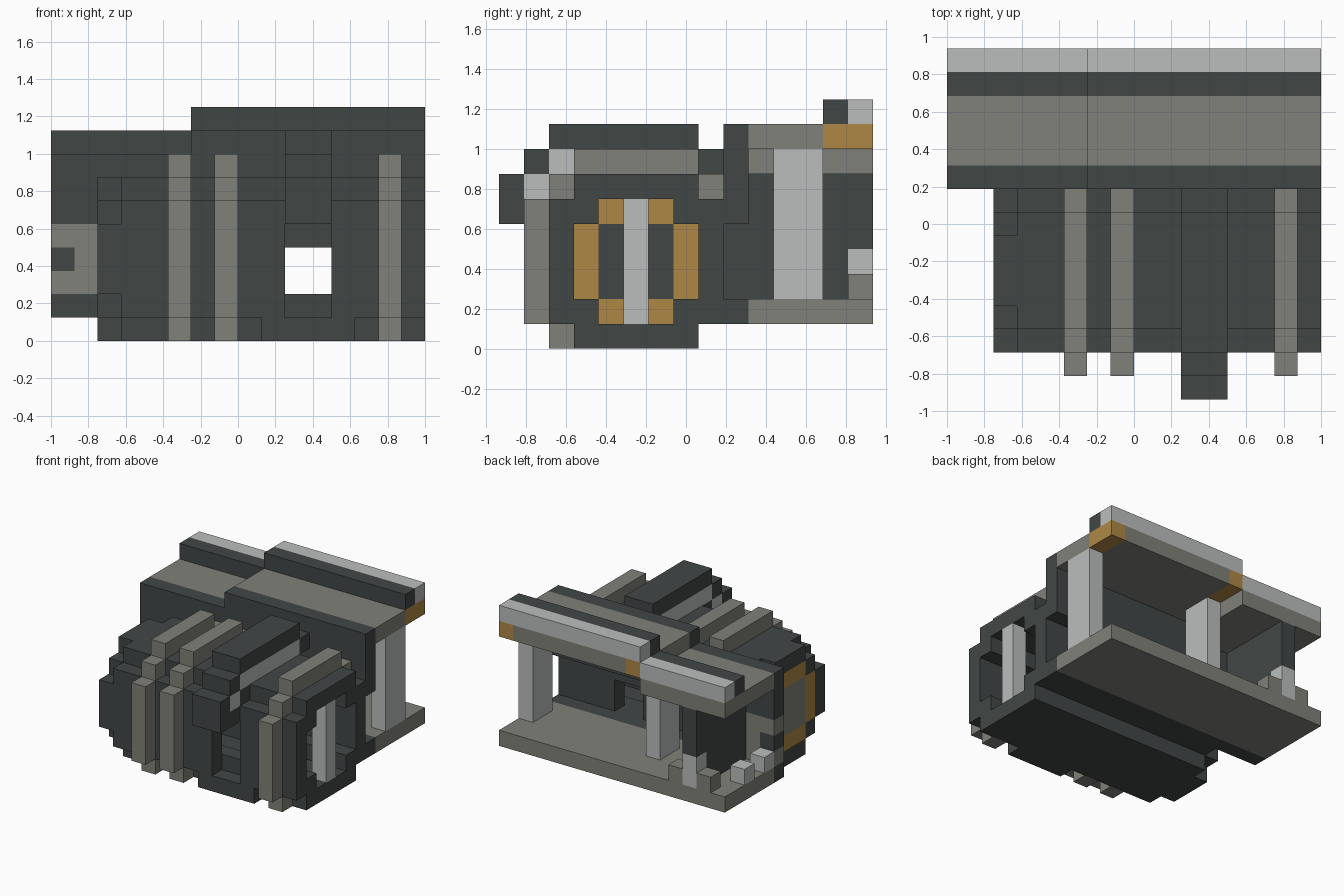
import bpy
import bmesh
from mathutils import Matrix, Vector

cube = bpy.data.objects.get("Cube")
if cube:
    bpy.data.objects.remove(cube, do_unlink=True)

U = 1 / 8                                  # one block
ORIGIN = Vector((-1, -0.9375, 0))


def material(name, rgb):
    m = bpy.data.materials.new(name)
    m.use_nodes = True
    m.diffuse_color = (*rgb, 1)
    m.node_tree.nodes["Principled BSDF"].inputs["Base Color"].default_value = (*rgb, 1)
    return m


DARK = material("dark slate", (0.053, 0.063, 0.061))
GREY = material("warm grey", (0.22, 0.22, 0.193))
LIGHT = material("light grey", (0.5, 0.515, 0.51))
COPPER = material("copper", (0.43, 0.245, 0.06))


def part(name, mat, *boxes):
    """One object from boxes given as (x range, y range, z range) in blocks."""
    bm = bmesh.new()
    for ranges in boxes:
        lo = Vector([r[0] for r in ranges]) * U + ORIGIN
        hi = Vector([r[1] for r in ranges]) * U + ORIGIN
        size = Matrix.Diagonal((*(hi - lo), 1))
        bmesh.ops.create_cube(bm, size=1, matrix=Matrix.Translation((lo + hi) / 2) @ size)
    mesh = bpy.data.meshes.new(name)
    bm.to_mesh(mesh)
    bm.free()
    mesh.materials.append(mat)
    obj = bpy.data.objects.new(name, mesh)
    bpy.context.collection.objects.link(obj)


def corners(xr, lo_y, hi_y, lo_z, hi_z):
    """Four single-block bars at the corners of a rectangle."""
    return [(xr, (y, y + 1), (z, z + 1)) for y in (lo_y, hi_y) for z in (lo_z, hi_z)]


# Hollow eight-sided barrel, with a window through front and back
body = (3, 16)
window = (10, 12)
sides = ((3, 10), (12, 16))
part("barrel_top", DARK, (body, (3, 8), (6, 7)))
part("barrel_bottom", DARK, (body, (3, 8), (0, 1)), ((9, 13), (2, 3), (0, 1)))
part("barrel_front", DARK, *[(s, (2, 3), (1, 6)) for s in sides], (window, (2, 3), (5, 6)))
part("barrel_back", DARK, *[(s, (8, 9), (1, 6)) for s in sides],
     (window, (8, 9), (1, 2)), (window, (8, 9), (4, 6)))
part("barrel_inner_corners", DARK, *corners(body, 3, 7, 1, 5))

# Closed end cap with a copper ring and a plain hub
cap = (2, 3)
part("cap_rim", DARK, (cap, (4, 7), (6, 7)), (cap, (4, 7), (0, 1)),
     (cap, (2, 3), (2, 5)), (cap, (8, 9), (2, 5)), *corners(cap, 3, 7, 1, 5))
part("cap_ring", COPPER, (cap, (4, 7), (5, 6)), (cap, (4, 7), (1, 2)),
     (cap, (3, 4), (2, 5)), (cap, (7, 8), (2, 5)))
part("cap_hub_inside", DARK, ((2.5, 3), (4, 7), (2, 5)))
part("cap_hub_outside", GREY, ((2, 2.5), (4, 7), (2, 5)))
part("barrel_end_post", LIGHT, ((15, 16), (5, 6), (1, 6)))

# Ribs wrapped around the barrel
for i, x in enumerate((5, 7, 14)):
    xr = (x, x + 1)
    part(f"rib_{i + 1}", GREY, (xr, (3, 8), (7, 8)), (xr, (8, 9), (6, 7)),
         (xr, (2, 3), (6, 7)), (xr, (1, 2), (1, 6)), (xr, (2, 3), (0, 1)))

# Strap over the window with its light lining
part("strap", DARK, (window, (2, 8), (8, 9)), (window, (8, 9), (7, 8)),
     (window, (1, 2), (7, 8)), (window, (0, 1), (5, 7)))
part("strap_lining", LIGHT, (window, (2, 8), (7, 8)), (window, (1, 2), (6, 7)))
part("strap_backing", DARK, (window, (2, 3), (6, 7)), (window, (1, 2), (5, 6)))

# Platform behind the barrel
part("platform", GREY, ((0, 16), (10, 15), (1, 2)))
part("platform_edge", DARK, ((0, 16), (9, 10), (1, 2)))

# Stepped roof: low and high sections with panel, slab and rail
for name, xr, z in (("low", (0, 6), 7), ("high", (6, 16), 8)):
    part(f"{name}_panel", DARK, (xr, (9, 10), (5, z + 1)))
    slabs = [(xr, (10, 13), (z, z + 1))]
    if name == "low":
        slabs.append((xr, (13, 15), (z, z + 1)))
    else:
        slabs.append(((7, 15), (13, 15), (z, z + 1)))
    part(f"{name}_roof", GREY, *slabs)
    part(f"{name}_rail_inner", DARK, (xr, (13, 14), (z + 1, z + 2)))
    part(f"{name}_rail_outer", LIGHT, (xr, (14, 15), (z + 1, z + 2)))

# Columns and the copper blocks near their tops
for i, x in enumerate((6, 15)):
    xr = (x, x + 1)
    part(f"column_{i + 1}", LIGHT, (xr, (11, 13), (2, 8)))
    part(f"copper_block_{i + 1}", COPPER, (xr, (13, 15), (8, 9)))

# End wall with its lever, side blocks and small studs
part("end_wall", DARK, (cap, (9, 14), (2, 7)), (cap, (14, 15), (4, 7)))
part("lever", LIGHT, (cap, (14, 15), (2, 4)))
part("lever_blocks", GREY, *[((x, x + 1), (14, 15), (2, 3)) for x in (1, 3)])
part("side_block", GREY, ((1, 2), (9, 10), (2, 5)),
     ((0, 1), (9, 10), (2, 3)), ((0, 1), (9, 10), (4, 5)))
part("side_block_inset", DARK, ((0, 1), (9, 10), (3, 4)))
part("studs", LIGHT, *[((0, 1), (y, y + 1), (2, 3)) for y in (10, 12)])
